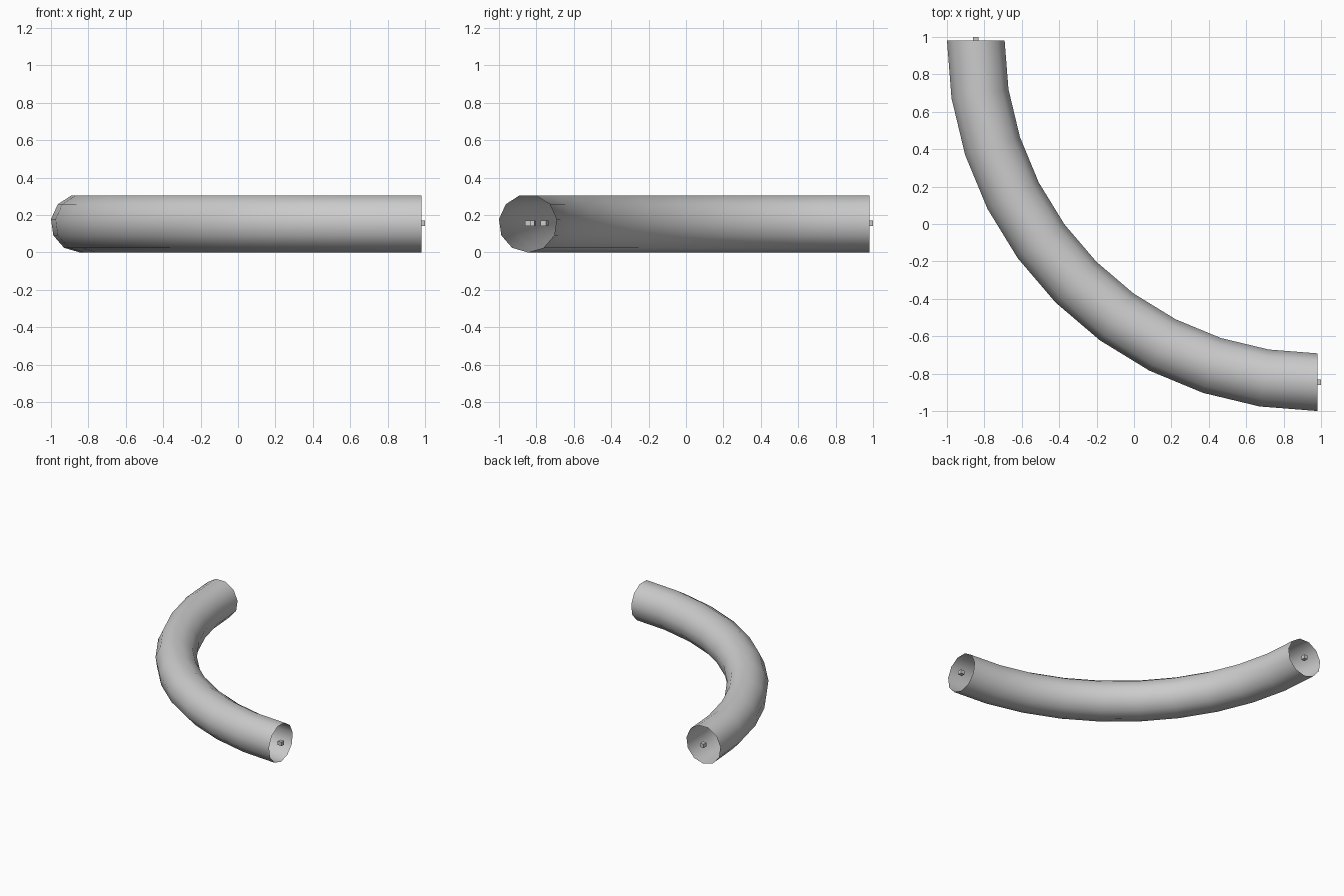
import bpy, bmesh
from math import sin, cos, pi
from mathutils import Matrix, Vector

if "Cube" in bpy.data.objects:
    bpy.data.objects.remove(bpy.data.objects["Cube"])

TUBE_R = 0.1557                # tube radius
CORNER = 0.982                 # bend centre in x and y; also the open ends
BEND_R = CORNER + 1 - TUBE_R * sin(6 * pi / 11)
SIDES, STEPS = 11, 10


def frame(i):
    """Outward direction, tangent and centreline point at step i of the bend."""
    a = pi + i * (pi / 2) / STEPS
    out = Vector((cos(a), sin(a), 0))
    tan = Vector((-sin(a), cos(a), 0))
    return out, tan, Vector((CORNER, CORNER, TUBE_R)) + out * BEND_R


def finish(name, bm):
    mesh = bpy.data.meshes.new(name)
    bm.to_mesh(mesh)
    bm.free()
    obj = bpy.data.objects.new(name, mesh)
    bpy.context.collection.objects.link(obj)
    return obj


# Open-ended tube bent through a quarter circle, one vertex row at the bottom
bm = bmesh.new()
rings = []
for i in range(STEPS + 1):
    out, tan, c = frame(i)
    rings.append([bm.verts.new(c + out * TUBE_R * sin(2 * pi * k / SIDES)
                               - Vector((0, 0, TUBE_R * cos(2 * pi * k / SIDES))))
                  for k in range(SIDES)])
for a, b in zip(rings, rings[1:]):
    for k in range(SIDES):
        n = (k + 1) % SIDES
        bm.faces.new((a[k], b[k], b[n], a[n]))
bmesh.ops.recalc_face_normals(bm, faces=bm.faces)
for f in bm.faces:
    f.smooth = True
finish("bent_tube", bm)

# Small blocks strung along the centreline, one at every bend step
bm = bmesh.new()
for i in range(STEPS + 1):
    out, tan, c = frame(i)
    m = Matrix((out, tan, (0, 0, 1))).transposed().to_4x4()
    bmesh.ops.create_cube(bm, size=1, matrix=Matrix.Translation(c) @ m
                          @ Matrix.Diagonal((0.031, 0.036, 0.031, 1)))
finish("centre_blocks", bm)
